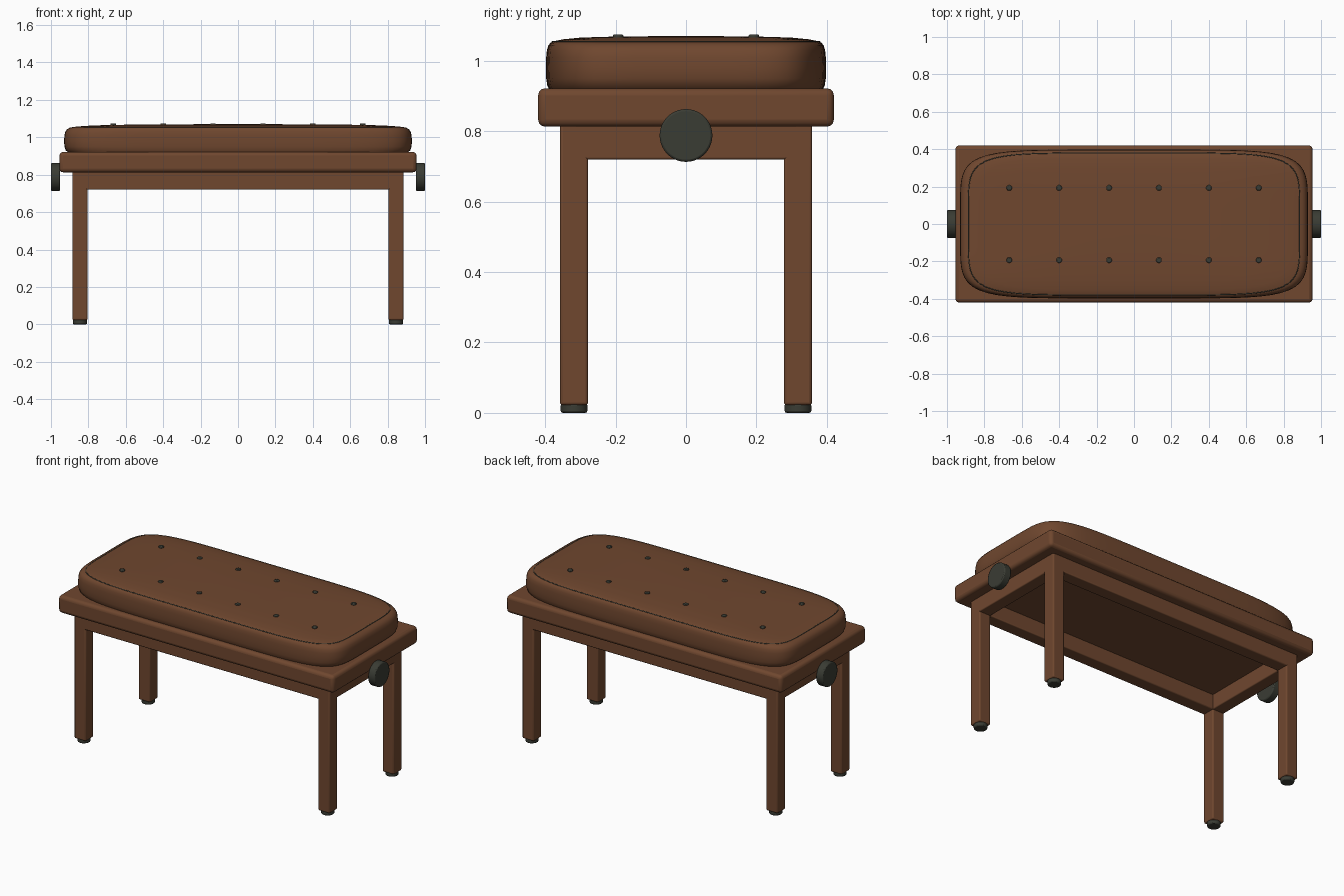
import bpy, math

if "Cube" in bpy.data.objects:
    bpy.data.objects.remove(bpy.data.objects["Cube"])

def material(name, rgb):
    m = bpy.data.materials.new(name)
    m.diffuse_color = (*rgb, 1)
    m.use_nodes = True
    m.node_tree.nodes["Principled BSDF"].inputs["Base Color"].default_value = m.diffuse_color
    return m

BROWN = material("brown wood and leather", (0.16, 0.063, 0.028))
GREY = material("dark grey metal", (0.042, 0.045, 0.034))

def finish(o, name, mat, bevel=0, segments=3):
    o.name = name
    o.data.materials.append(mat)
    if bevel:
        b = o.modifiers.new("bevel", 'BEVEL')
        b.width, b.segments, b.limit_method = bevel, segments, 'ANGLE'
    bpy.ops.object.select_all(action='DESELECT')
    o.select_set(True)
    bpy.context.view_layer.objects.active = o
    bpy.ops.object.shade_smooth_by_angle(angle=math.radians(35))
    return o

def box(name, lo, hi, bevel):
    bpy.ops.mesh.primitive_cube_add(size=1, location=[(a + b) / 2 for a, b in zip(lo, hi)])
    o = bpy.context.object
    o.scale = [b - a for a, b in zip(lo, hi)]
    bpy.ops.object.transform_apply(location=False, rotation=False, scale=True)
    return finish(o, name, BROWN, bevel)

def cylinder(name, r, depth, loc, rot=(0, 0, 0), bevel=0.006):
    bpy.ops.mesh.primitive_cylinder_add(vertices=40, radius=r, depth=depth, location=loc, rotation=rot)
    return finish(bpy.context.object, name, GREY, bevel, 2)

# Seat frame
box("seat_frame", (-0.955, -0.42, 0.813), (0.955, 0.42, 0.922), 0.02)

# Legs and feet
for sx, side in ((-1, "left"), (1, "right")):
    for sy, end in ((-1, "front"), (1, "back")):
        x, y = sx * 0.845, sy * 0.318
        box(f"{end}_{side}_leg", (x - 0.04, y - 0.04, 0.022), (x + 0.04, y + 0.04, 0.82), 0.008)
        cylinder(f"{end}_{side}_foot", 0.038, 0.027, (x, y, 0.0135))

# Apron rails
for s, end, side in ((-1, "front", "left"), (1, "back", "right")):
    y, x = s * 0.318, s * 0.845
    box(f"{end}_rail", (-0.845, y - 0.04, 0.72), (0.845, y + 0.04, 0.82), 0.006)
    box(f"{side}_rail", (x - 0.04, -0.318, 0.72), (x + 0.04, 0.318, 0.82), 0.006)
    # Height knob
    cylinder(f"{side}_knob", 0.075, 0.048, (s * 0.976, 0, 0.788), (0, math.pi / 2, 0))

# Cushion: lofted superellipse rings
N = 128
def ring(scale, z, power=6):
    pts = []
    for i in range(N):
        t = 2 * math.pi * i / N
        c, s = math.cos(t), math.sin(t)
        k = (abs(c) ** power + abs(s) ** power) ** (-1 / power)
        pts.append((0.93 * scale * k * c, 0.398 * scale * k * s, z))
    return pts

levels = [(0.975, 0.918), (0.99, 0.93), (0.998, 0.95), (1, 0.98), (0.998, 1.01), (0.993, 1.03),
          (0.983, 1.043), (0.968, 1.051), (0.95, 1.055), (0.88, 1.061), (0.75, 1.066),
          (0.5, 1.069), (0.2, 1.07)]
verts = [p for s, z in levels for p in ring(s, z)]
faces = [(j * N + i, j * N + (i + 1) % N, (j + 1) * N + (i + 1) % N, (j + 1) * N + i)
         for j in range(len(levels) - 1) for i in range(N)]
faces += [tuple(reversed(range(N))), tuple(range((len(levels) - 1) * N, len(levels) * N))]
mesh = bpy.data.meshes.new("cushion")
mesh.from_pydata(verts, [], faces)
cushion = bpy.data.objects.new("cushion", mesh)
bpy.context.collection.objects.link(cushion)
finish(cushion, "cushion", BROWN)

# Thin seam around the cushion top
curve = bpy.data.curves.new("cushion_seam", 'CURVE')
curve.dimensions = '3D'
curve.bevel_depth, curve.bevel_resolution = 0.003, 1
sp = curve.splines.new('POLY')
sp.points.add(N - 1)
for p, co in zip(sp.points, ring(0.952, 1.0535)):
    p.co = (*co, 1)
sp.use_cyclic_u = True
curve.materials.append(GREY)
bpy.context.collection.objects.link(bpy.data.objects.new("cushion_seam", curve))

# Tufting buttons
for i in range(6):
    for y in (-0.193, 0.193):
        cylinder(f"button_{i + 1}_{'front' if y < 0 else 'back'}", 0.015, 0.014,
                 (-0.667 + i * 0.2668, y, 1.068), bevel=0.004)
